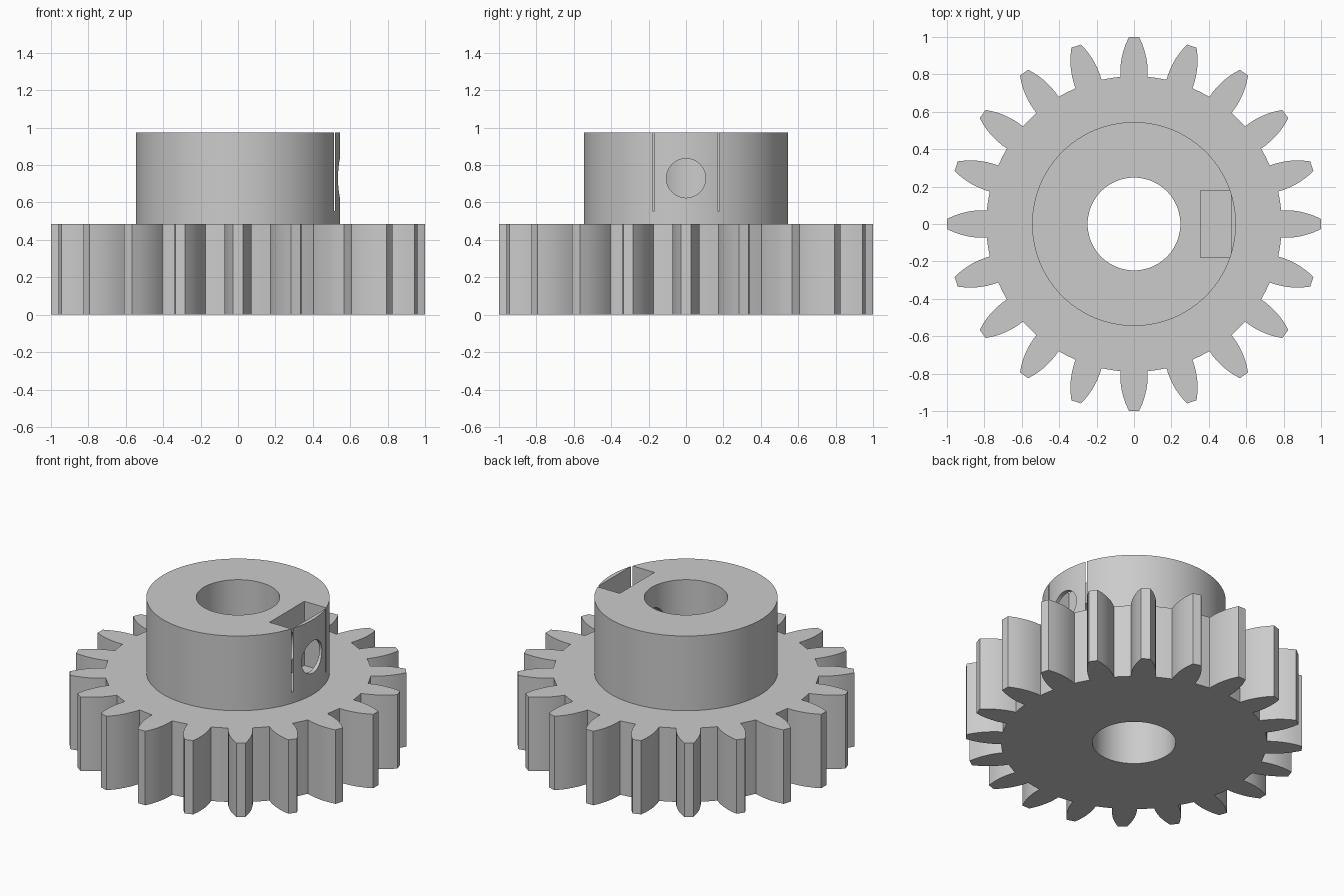
import bpy, bmesh
from math import pi, radians
from mathutils import Matrix, Vector

cube = bpy.data.objects.get("Cube")
if cube:
    bpy.data.objects.remove(cube, do_unlink=True)

TEETH = 20
GEAR_H, TOP = 0.485, 0.975
HUB_R, BORE_R = 0.545, 0.248

steel = bpy.data.materials.new("grey_steel")
steel.use_nodes = True
colour = (0.6, 0.6, 0.6, 1)
steel.diffuse_color = colour
steel.node_tree.nodes["Principled BSDF"].inputs["Base Color"].default_value = colour


def finish(name, bm):
    bmesh.ops.recalc_face_normals(bm, faces=bm.faces)
    mesh = bpy.data.meshes.new(name)
    bm.to_mesh(mesh)
    bm.free()
    mesh.materials.append(steel)
    obj = bpy.data.objects.new(name, mesh)
    bpy.context.collection.objects.link(obj)
    return obj


def cylinder(name, radius, start, end, axis="Z", segments=96, z=0):
    bm = bmesh.new()
    place = Matrix.Translation((0, 0, (start + end) / 2))
    if axis == "X":
        place = Matrix.Translation(((start + end) / 2, 0, z)) @ Matrix.Rotation(pi / 2, 4, "Y")
    bmesh.ops.create_cone(bm, cap_ends=True, segments=segments, radius1=radius,
                          radius2=radius, depth=end - start, matrix=place)
    return finish(name, bm)


def box(name, low, high):
    bm = bmesh.new()
    low, high = Vector(low), Vector(high)
    size = Matrix.Diagonal((*(high - low), 1))
    bmesh.ops.create_cube(bm, size=1, matrix=Matrix.Translation((low + high) / 2) @ size)
    return finish(name, bm)


def toothed_wheel():
    # One flank as (radius, half width), mirrored and repeated round the wheel
    flank = [(0.787, 0.073), (0.82, 0.0735), (0.855, 0.071), (0.89, 0.0655),
             (0.925, 0.057), (0.96, 0.045), (1.0, 0.027)]
    tooth = [Vector((r, -w, 0)) for r, w in flank]
    tooth += [Vector((r, w, 0)) for r, w in reversed(flank)]
    bm = bmesh.new()
    outline = []
    for i in range(TEETH):
        turn = Matrix.Rotation(2 * pi * i / TEETH, 3, "Z")
        outline += [bm.verts.new(turn @ p) for p in tooth]
        # Middle of the root between two teeth
        gap = Matrix.Rotation(2 * pi * (i + 0.5) / TEETH, 3, "Z")
        outline.append(bm.verts.new(gap @ Vector((0.79, 0, 0))))
    face = bm.faces.new(outline)
    result = bmesh.ops.extrude_face_region(bm, geom=[face])
    top = [v for v in result["geom"] if isinstance(v, bmesh.types.BMVert)]
    bmesh.ops.translate(bm, verts=top, vec=(0, 0, GEAR_H))
    return finish("spur_gear", bm)


def combine(obj, other, operation):
    mod = obj.modifiers.new(operation.lower(), "BOOLEAN")
    mod.operation, mod.solver, mod.object = operation, "EXACT", other
    bpy.ops.object.modifier_apply(modifier=mod.name)
    bpy.data.objects.remove(other, do_unlink=True)


# Toothed wheel joined to its hub
gear = toothed_wheel()
bpy.ops.object.select_all(action="DESELECT")
gear.select_set(True)
bpy.context.view_layer.objects.active = gear
combine(gear, cylinder("hub", HUB_R, 0.2, TOP), "UNION")

# Shaft bore, captive nut pocket and set screw hole
combine(gear, cylinder("shaft_bore", BORE_R, -0.1, 1.2), "DIFFERENCE")
combine(gear, box("nut_pocket", (0.355, -0.18, 0.555), (0.518, 0.18, 1.2)), "DIFFERENCE")
combine(gear, cylinder("screw_hole", 0.105, 0.1, 0.7, "X", 48, 0.73), "DIFFERENCE")

bpy.ops.object.shade_smooth_by_angle(angle=radians(25))
